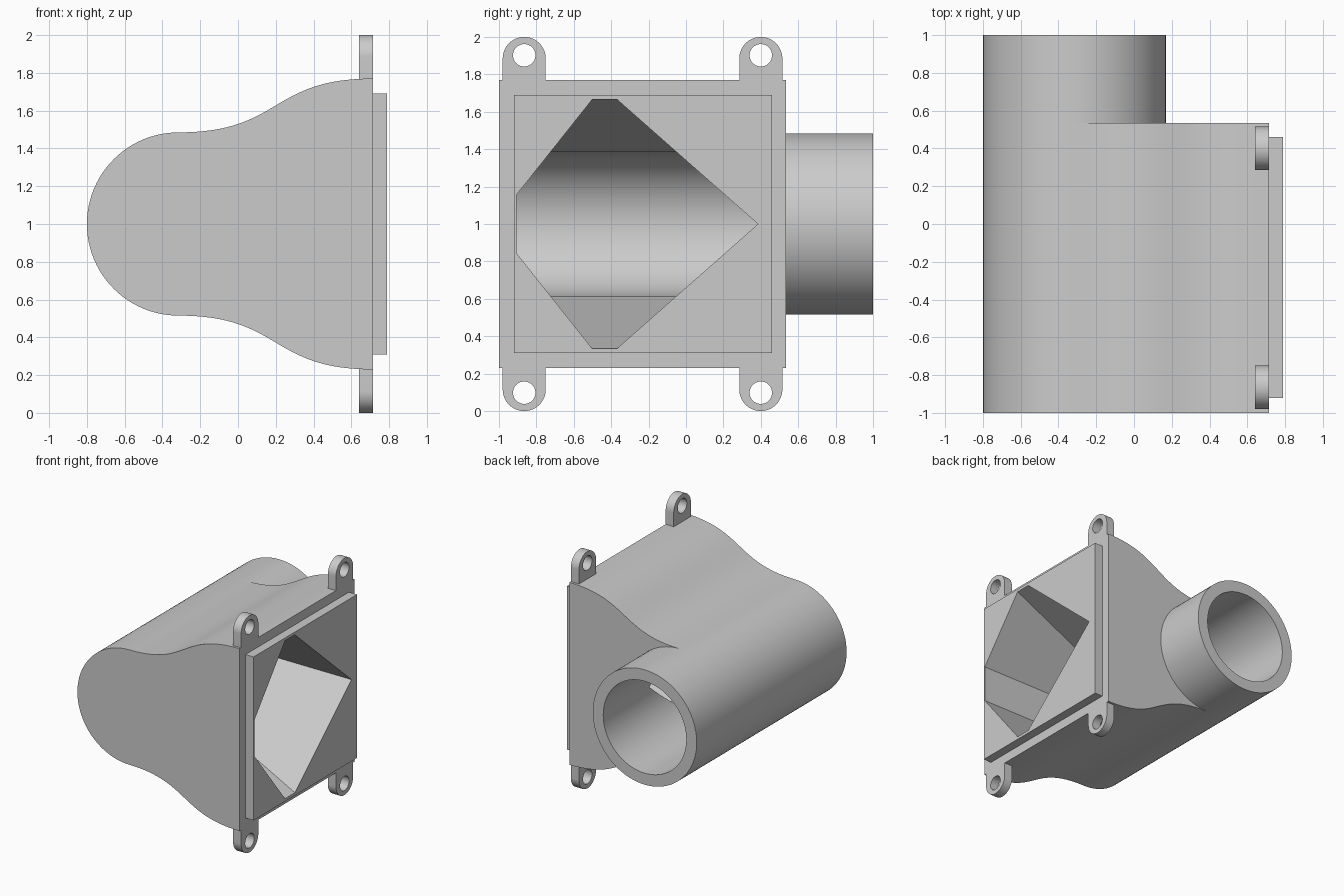
import bpy, bmesh, math
from math import sin, cos, pi

cube = bpy.data.objects.get("Cube")
if cube:
    bpy.data.objects.remove(cube, do_unlink=True)

mat = bpy.data.materials.new("plain grey")
mat.use_nodes = True
GREY = (0.6, 0.6, 0.6, 1)
mat.diffuse_color = GREY
mat.node_tree.nodes["Principled BSDF"].inputs["Base Color"].default_value = GREY

AXIS_X, MID_Z = -0.315, 1.0      # pipe centre line
R_OUT, R_IN = 0.485, 0.388
FACE_X, PLATE_X = 0.715, 0.79    # flange face, raised plate face
BACK_Y = 0.535


def prism(name, points, axis, lo, hi):
    """Extrude a 2D outline along x (points are y, z) or y (points are x, z)."""
    def place(p, d):
        return (d, p[0], p[1]) if axis == "x" else (p[0], d, p[1])
    bm = bmesh.new()
    ends = [[bm.verts.new(place(p, d)) for p in points] for d in (lo, hi)]
    for ring in ends:
        bm.faces.new(ring)
    n = len(points)
    for i in range(n):
        j = (i + 1) % n
        bm.faces.new((ends[0][i], ends[0][j], ends[1][j], ends[1][i]))
    bmesh.ops.recalc_face_normals(bm, faces=bm.faces)
    mesh = bpy.data.meshes.new(name)
    bm.to_mesh(mesh)
    bm.free()
    mesh.materials.append(mat)
    obj = bpy.data.objects.new(name, mesh)
    bpy.context.collection.objects.link(obj)
    return obj


def arc(cx, cz, r, start, end, n):
    return [(cx + r * cos(start + (end - start) * i / n),
             cz + r * sin(start + (end - start) * i / n)) for i in range(n + 1)]


def circle(cx, cz, r, n):
    return arc(cx, cz, r, 0, 2 * pi, n)[:-1]


def activate(obj):
    bpy.ops.object.select_all(action="DESELECT")
    obj.select_set(True)
    bpy.context.view_layer.objects.active = obj


def boolean(obj, cutter, operation="DIFFERENCE"):
    activate(obj)
    mod = obj.modifiers.new("cut", "BOOLEAN")
    mod.operation, mod.solver, mod.object = operation, "EXACT", cutter
    bpy.ops.object.modifier_apply(modifier=mod.name)


def smooth(obj):
    activate(obj)
    bpy.ops.object.shade_smooth_by_angle(angle=math.radians(10))


# Housing outline: half round on the left, flaring in an S curve to the flange
flare = []
for i in range(33):
    t = i / 32
    a, b, c, d = (1 - t) ** 3, 3 * t * (1 - t) ** 2, 3 * t * t * (1 - t), t ** 3
    x = a * AXIS_X + b * (AXIS_X + 0.55) + c * (FACE_X - 0.55) + d * FACE_X
    flare.append((x, R_OUT + (c + d) * 0.285))
upper = [(x, MID_Z + h) for x, h in reversed(flare)]
lower = [(x, MID_Z - h) for x, h in flare]
half_round = arc(AXIS_X, MID_Z, R_OUT, pi / 2, 3 * pi / 2, 48)[1:-1]
housing = prism("housing", upper + half_round + lower, "y", -1, BACK_Y)

# Outlet pipe and raised face plate
pipe = prism("outlet_pipe", circle(AXIS_X, MID_Z, R_OUT, 96), "y", BACK_Y, 1)
plate = prism("face_plate", [(-0.92, 0.31), (0.46, 0.31), (0.46, 1.69), (-0.92, 1.69)],
              "x", FACE_X, PLATE_X)

# Cutters: round bore, and a faceted duct that tapers towards it
bore = prism("bore_cutter", circle(AXIS_X, MID_Z, R_IN, 96), "y", -0.912, 1.1)
half = [(-0.907, 0.155), (-0.49, 0.68), (-0.385, 0.68), (0.385, 0)]
opening = [(y, MID_Z + h) for y, h in half] + [(y, MID_Z - h) for y, h in half[-2::-1]]
duct = prism("duct_cutter", opening, "x", AXIS_X, 0.9)
taper = prism("taper_cutter", [(AXIS_X, MID_Z - 0.386), (0.8, MID_Z - 0.669),
                               (0.8, MID_Z + 0.669), (AXIS_X, MID_Z + 0.386)], "y", -1.2, 0.8)
boolean(duct, taper, "INTERSECT")
boolean(housing, bore)
boolean(housing, duct)
boolean(pipe, bore)
boolean(plate, duct)
for cutter in (bore, duct, taper):
    bpy.data.objects.remove(cutter, do_unlink=True)
for part in (housing, pipe, plate):
    smooth(part)

# Four screw ears with round ends and holes
for y, side in ((-0.865, "front"), (0.4, "back")):
    for s, level in ((1, "upper"), (-1, "lower")):
        outline = [(y + 0.115, MID_Z + s * 0.765)]
        outline += [(py, MID_Z + s * pz) for py, pz in arc(y, 0.885, 0.115, 0, pi, 40)]
        outline += [(y - 0.115, MID_Z + s * 0.765)]
        ear = prism(f"{level}_{side}_ear", outline, "x", 0.64, FACE_X)
        hole = prism("hole_cutter", circle(y, MID_Z + s * 0.902, 0.06, 48), "x", 0.5, 0.9)
        boolean(ear, hole)
        bpy.data.objects.remove(hole, do_unlink=True)
        smooth(ear)
